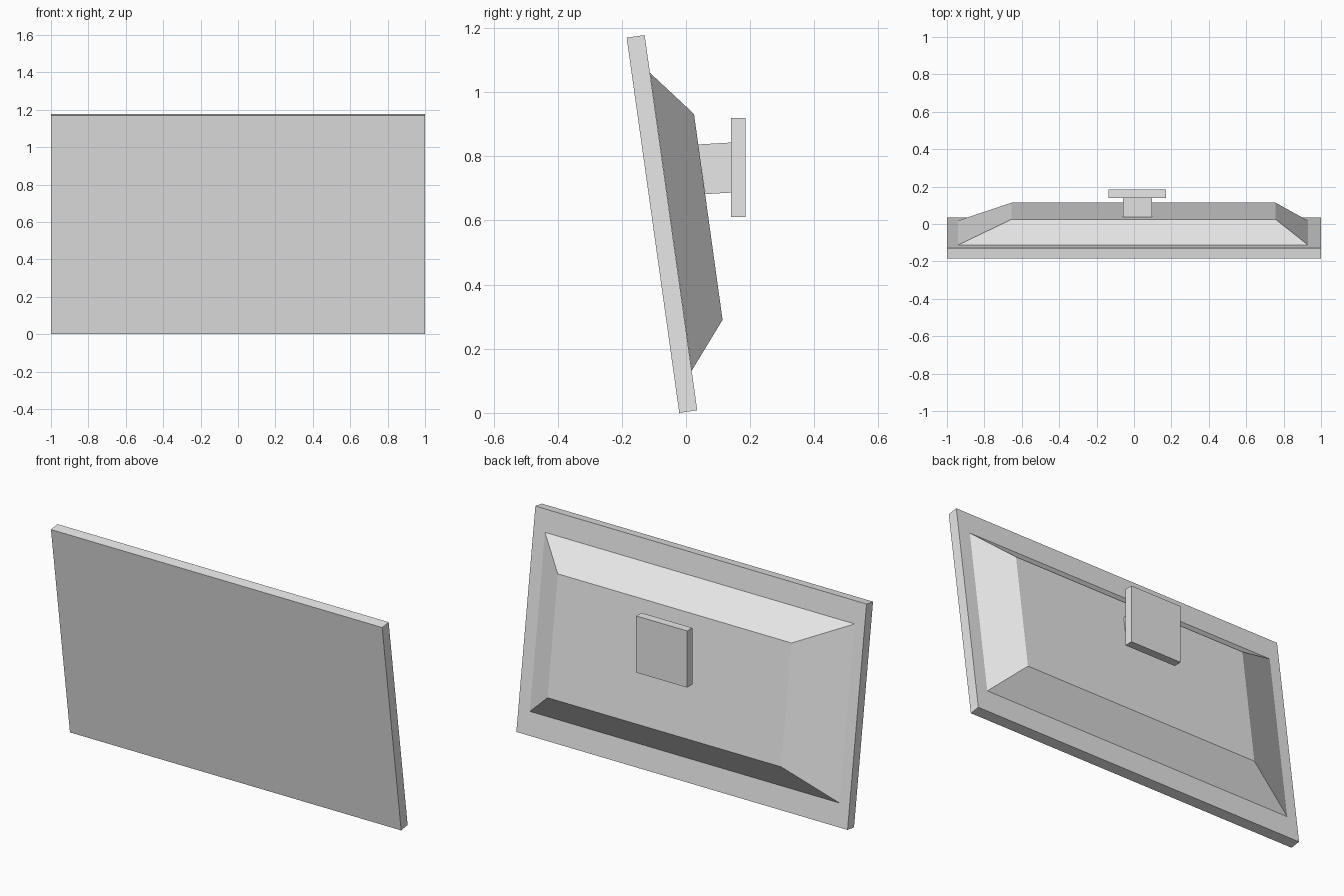
import bpy
import bmesh

cube = bpy.data.objects.get("Cube")
if cube:
    bpy.data.objects.remove(cube, do_unlink=True)

grey = bpy.data.materials.new("light_grey")
grey.use_nodes = True
colour = (0.8, 0.8, 0.8, 1)
grey.diffuse_color = colour
grey.node_tree.nodes["Principled BSDF"].inputs["Base Color"].default_value = colour


def slab(name, front, back):
    """Solid between two rectangles, each (x_min, x_max, bottom (y, z), top (y, z))."""
    bm = bmesh.new()
    rings = []
    for x0, x1, low, high in (front, back):
        corners = ((x0, *low), (x1, *low), (x1, *high), (x0, *high))
        rings.append([bm.verts.new(c) for c in corners])
    a, b = rings
    bm.faces.new(a)
    bm.faces.new(b[::-1])
    for i in range(4):
        j = (i + 1) % 4
        bm.faces.new((a[i], b[i], b[j], a[j]))
    bmesh.ops.recalc_face_normals(bm, faces=bm.faces)
    mesh = bpy.data.meshes.new(name)
    bm.to_mesh(mesh)
    bm.free()
    mesh.materials.append(grey)
    obj = bpy.data.objects.new(name, mesh)
    bpy.context.collection.objects.link(obj)
    return obj


# Thin screen panel, leaning forward
slab("screen_panel",
     (-1, 1, (-0.021, 0), (-0.185, 1.17)),
     (-1, 1, (0.035, 0.008), (-0.129, 1.178)))

# Tapered housing behind the panel
slab("rear_housing",
     (-0.94, 0.93, (0.018, 0.132), (-0.112, 1.06)),
     (-0.655, 0.757, (0.114, 0.29), (0.025, 0.932)))

# Short arm from the housing to the wall plate
slab("mount_arm",
     (-0.06, 0.096, (0.06, 0.682), (0.038, 0.837)),
     (-0.06, 0.096, (0.141, 0.687), (0.141, 0.843)))

# Upright wall plate
slab("wall_plate",
     (-0.136, 0.171, (0.14, 0.611), (0.14, 0.92)),
     (-0.136, 0.171, (0.185, 0.611), (0.185, 0.92)))
